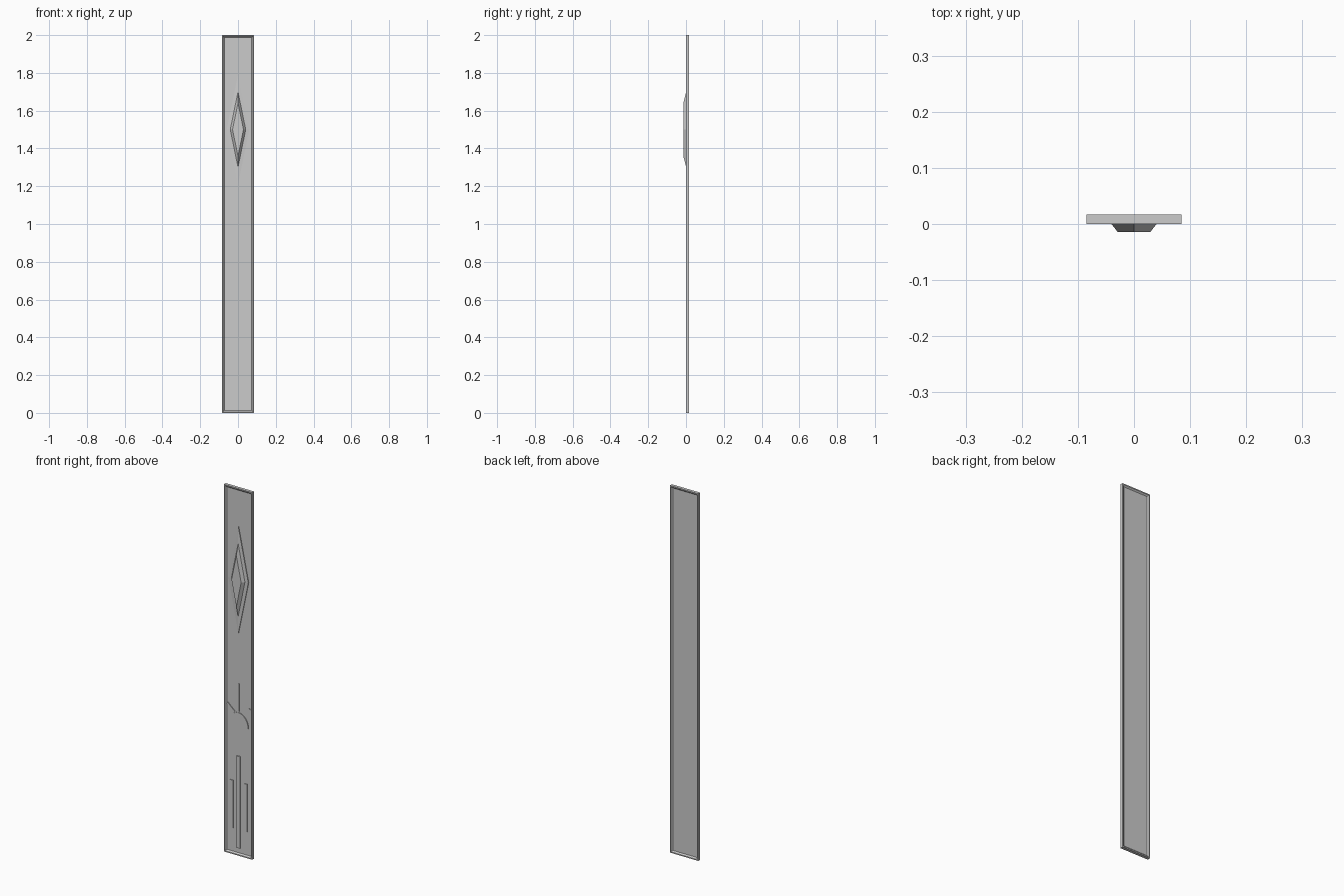
import bpy, bmesh, math

if "Cube" in bpy.data.objects:
    bpy.data.objects.remove(bpy.data.objects["Cube"])

W, H = 0.085, 2.0          # half width, height
PANEL_Y, BACK_Y = 0.007, 0.010


def make(name, bm):
    bmesh.ops.recalc_face_normals(bm, faces=bm.faces)
    me = bpy.data.meshes.new(name)
    bm.to_mesh(me)
    bm.free()
    ob = bpy.data.objects.new(name, me)
    bpy.context.collection.objects.link(ob)
    return ob


def loft(name, loops, caps=True, closed=False):
    """Bridge successive vertex loops of equal length."""
    bm = bmesh.new()
    rings = [[bm.verts.new(p) for p in lp] for lp in loops]
    pairs = list(zip(rings, rings[1:]))
    if closed:
        pairs.append((rings[-1], rings[0]))
    for a, b in pairs:
        for i in range(len(a)):
            j = (i + 1) % len(a)
            bm.faces.new((a[i], a[j], b[j], b[i]))
    if caps:
        bm.faces.new(rings[0])
        bm.faces.new(rings[-1])
    return make(name, bm)


def plate(name, outline, y0, y1):
    """Extrude an x-z outline between two depths."""
    return loft(name, [[(x, y, z) for x, z in outline] for y in (y0, y1)])


def rect(x0, x1, z0, z1):
    return [(x0, z0), (x1, z0), (x1, z1), (x0, z1)]


def border(inset):
    return rect(-W + inset, W - inset, inset, H - inset)


# frame with sloped inner edges, front and back
profile = [(0, 0), (0.006, 0), (0.013, PANEL_Y), (0.013, BACK_Y),
           (0.006, 0.0165), (0, 0.0165)]
loft("frame", [[(x, y, z) for x, z in border(i)] for i, y in profile],
     caps=False, closed=True)

# recessed panel
plate("panel", border(0.0128), PANEL_Y, BACK_Y)

# stepped diamond boss
steps = [(0.060, 0.29, BACK_Y - 0.001), (0.060, 0.29, 0.003),
         (0.041, 0.20, 0.001), (0.029, 0.14, -0.0143)]
loft("diamond", [[(0, y, 1.5 - h), (w, y, 1.5), (0, y, 1.5 + h), (-w, y, 1.5)]
                 for w, h, y in steps])

# half sun with rays
arc = [(0.06 * math.cos(math.pi * i / 12), 0.70 + 0.077 * math.sin(math.pi * i / 12))
       for i in range(13)]
plate("half_sun", arc, 0.003, BACK_Y)
plate("sun_ray_centre", rect(-0.005, 0.005, 0.785, 0.935), 0.003, BACK_Y)
for side, s in (("left", -1), ("right", 1)):
    ray = [(0.022, 0.779), (0.029, 0.773), (0.071, 0.810), (0.064, 0.817)]
    plate("sun_ray_" + side, [(s * x, z) for x, z in ray], 0.003, BACK_Y)
    # short side bars
    plate("bar_" + side, rect(s * 0.042 - 0.009, s * 0.042 + 0.009, 0.14, 0.40),
          0.003, BACK_Y)

# long middle bar
plate("bar_centre", rect(-0.010, 0.010, 0.04, 0.54), 0.001, BACK_Y)
